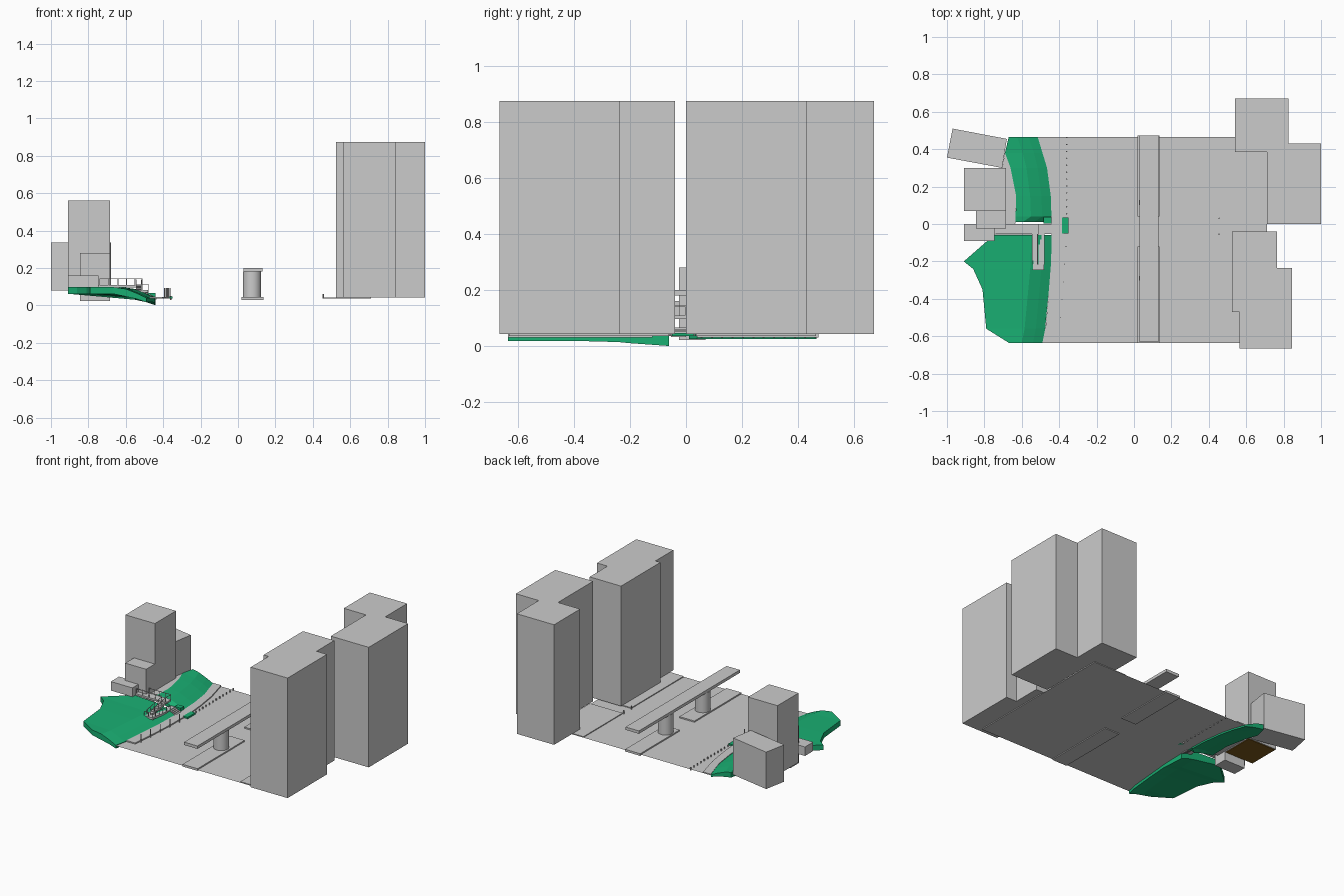
import bpy, bmesh, math
from mathutils import Vector

if "Cube" in bpy.data.objects:
    bpy.data.objects.remove(bpy.data.objects["Cube"])

green = bpy.data.materials.new("grass_green")
green.diffuse_color = (0.01, 0.43, 0.17, 1)
green.use_nodes = True
green.node_tree.nodes["Principled BSDF"].inputs["Base Color"].default_value = green.diffuse_color
brown = bpy.data.materials.new("brown_base")
brown.diffuse_color = (0.2, 0.1, 0.01, 1)
brown.use_nodes = True
brown.node_tree.nodes["Principled BSDF"].inputs["Base Color"].default_value = brown.diffuse_color


def finish(name, bm, mat=None):
    bmesh.ops.recalc_face_normals(bm, faces=bm.faces)
    me = bpy.data.meshes.new(name)
    bm.to_mesh(me)
    bm.free()
    ob = bpy.data.objects.new(name, me)
    bpy.context.collection.objects.link(ob)
    if mat:
        me.materials.append(mat)
    return ob


def prism(name, pts, z0, z1, mat=None):
    """Extrude a plan outline from z0 to z1 (flat sheet when equal)."""
    bm = bmesh.new()
    face = bm.faces.new([bm.verts.new((x, y, z0)) for x, y in pts])
    if z1 > z0:
        ext = bmesh.ops.extrude_face_region(bm, geom=[face])
        bmesh.ops.translate(bm, vec=(0, 0, z1 - z0),
                            verts=[v for v in ext["geom"] if isinstance(v, bmesh.types.BMVert)])
    return finish(name, bm, mat)


def box(name, x0, x1, y0, y1, z0, z1, mat=None):
    return prism(name, [(x0, y0), (x1, y0), (x1, y1), (x0, y1)], z0, z1, mat)


def cylinder(name, x, y, r, z0, z1, n=8):
    pts = [(x + r * math.cos(2 * math.pi * i / n), y + r * math.sin(2 * math.pi * i / n)) for i in range(n)]
    return prism(name, pts, z0, z1)


def bar(name, a, b, w):
    """Square bar between two points."""
    a, b = Vector(a), Vector(b)
    bm = bmesh.new()
    bmesh.ops.create_cube(bm, size=1)
    bmesh.ops.scale(bm, vec=(w, w, (b - a).length), verts=bm.verts)
    bmesh.ops.rotate(bm, matrix=(b - a).to_track_quat('Z', 'Y').to_matrix(), verts=bm.verts)
    bmesh.ops.translate(bm, vec=(a + b) / 2, verts=bm.verts)
    return finish(name, bm)


def railing(name, a, b, n, h=0.034):
    a, b = Vector(a), Vector(b)
    up = Vector((0, 0, h))
    bar(name + "_top", a + up, b + up, 0.003)
    for i in range(n + 1):
        p = a.lerp(b, i / n)
        bar(name + "_post", p, p + up, 0.003)


def stairs(name, a, b, width, n):
    """Steps from a to b, running along x or y."""
    a, b = Vector(a), Vector(b)
    for i in range(n):
        p, q = a.lerp(b, i / n), a.lerp(b, (i + 1) / n)
        along_x = abs(b.x - a.x) > abs(b.y - a.y)
        wx, wy = (0, width / 2) if along_x else (width / 2, 0)
        box(name, min(p.x, q.x) - wx, max(p.x, q.x) + wx,
            min(p.y, q.y) - wy, max(p.y, q.y) + wy, q.z - 0.014, q.z)


def lawn(name, rows):
    """Closed bank lofted from rows of (y, outer x, inner x, inner underside z)."""
    bm = bmesh.new()
    rings = []
    for y, xo, xi, zb in rows:
        top = [(xi, 0.04), (xi - 0.05, 0.064), (xi - 0.11, 0.088), (xo, 0.098)]
        low = [(xo, 0.062), (xi - 0.11, zb + 0.03), (xi - 0.05, zb + 0.017), (xi, zb)]
        rings.append([bm.verts.new((x, y, z)) for x, z in top + low])
    for r, s in zip(rings, rings[1:]):
        for i in range(8):
            j = (i + 1) % 8
            bm.faces.new((r[i], r[j], s[j], s[i]))
    bm.faces.new(rings[0])
    bm.faces.new(rings[-1])
    return finish(name, bm, green)


# Two stepped tower blocks on the right
prism("back_right_tower", [(0.54, 0.67), (0.54, 0.385), (0.71, 0.385), (0.71, 0), (1, 0),
                           (1, 0.43), (0.825, 0.43), (0.825, 0.67)], 0.043, 0.873)
prism("front_right_tower", [(0.525, -0.04), (0.525, -0.47), (0.563, -0.47), (0.563, -0.665),
                            (0.845, -0.665), (0.845, -0.235), (0.765, -0.235), (0.765, -0.04)], 0.043, 0.873)

# Left building group
box("left_tower", -0.91, -0.685, 0.07, 0.30, 0.08, 0.56)
box("left_tower_base", -0.905, -0.69, 0.075, 0.295, 0.076, 0.08, brown)
prism("angled_block", [(-0.97, 0.51), (-1, 0.355), (-0.705, 0.30), (-0.68, 0.455)], 0.08, 0.335)
box("entrance_block", -0.845, -0.685, -0.025, 0.07, 0.022, 0.28)
box("low_block", -0.91, -0.745, -0.09, 0, 0.098, 0.16)
prism("upper_terrace", [(-0.705, 0.30), (-0.69, 0.385), (-0.65, 0.28), (-0.63, 0.15), (-0.635, 0), (-0.70, 0)],
      0.085, 0.095)

# Road sheet with a curved left edge
curve_y = [-0.635, -0.545, -0.35, -0.2, 0, 0.15, 0.3, 0.465]
curve_x = [-0.49, -0.472, -0.455, -0.443, -0.44, -0.445, -0.465, -0.515]
prism("road", [(0.71, 0.465), *list(zip(curve_x, curve_y))[::-1], (0.71, -0.635)], 0.036, 0.036)

# Curved promenade next to the lawn
prom_x = [-0.405, -0.388, -0.379, -0.377, -0.39, -0.412, -0.455]
prism("promenade", list(zip(curve_x, curve_y))[1:] + list(zip(prom_x, curve_y[1:]))[::-1], 0.036, 0.044)

# Sidewalks beside the towers, with a crossing gap
for y0, y1 in ((-0.632, -0.06), (0.035, 0.463)):
    box("sidewalk", 0.46, 0.71, y0, y1, 0.036, 0.042)
for y in (-0.055, 0.03):
    cylinder("crossing_post", 0.455, y, 0.004, 0.036, 0.06)

# Elevated track on two columns over split medians
box("elevated_deck", 0.03, 0.132, -0.632, 0.472, 0.18, 0.2)
for y, m0, m1 in ((-0.29, -0.635, -0.12), (0.115, 0.04, 0.472)):
    box("median", 0.02, 0.135, m0, m1, 0.03, 0.045)
    col = cylinder("deck_column", 0.075, y, 0.049, 0.045, 0.18, 32)
    for p in col.data.polygons:
        p.use_smooth = len(p.vertices) == 4

# Grass banks
lawn("front_lawn", [(-0.635, -0.67, -0.49, 0.017), (-0.56, -0.79, -0.475, 0.017), (-0.35, -0.81, -0.455, 0.017),
                    (-0.24, -0.86, -0.445, 0.014), (-0.20, -0.91, -0.443, 0.01), (-0.06, -0.75, -0.44, 0.0)])
lawn("back_lawn", [(0.01, -0.635, -0.485, 0.025), (0.04, -0.633, -0.441, 0.025), (0.15, -0.63, -0.445, 0.025),
                   (0.30, -0.66, -0.465, 0.025), (0.38, -0.69, -0.485, 0.025), (0.465, -0.67, -0.515, 0.025)])
box("stair_planter", -0.485, -0.44, 0.002, 0.038, 0.036, 0.066, green)
box("kerb_planter", -0.385, -0.35, -0.05, 0.035, 0.036, 0.047, green)

# Footbridge, folded stairs and railings
box("footbridge", -0.75, -0.512, -0.055, 0, 0.096, 0.108)
stairs("upper_step", (-0.53, -0.055, 0.108), (-0.53, -0.215, 0.082), 0.03, 8)
box("stair_landing", -0.545, -0.48, -0.245, -0.215, 0.068, 0.082)
stairs("middle_step", (-0.495, -0.215, 0.082), (-0.495, -0.055, 0.066), 0.03, 6)
box("lower_landing", -0.512, -0.48, -0.055, 0, 0.052, 0.066)
stairs("lower_step", (-0.48, -0.027, 0.066), (-0.435, -0.027, 0.046), 0.054, 4)
railing("bridge_rail", (-0.74, -0.053, 0.108), (-0.547, -0.053, 0.108), 4)
railing("bridge_rail", (-0.68, -0.002, 0.108), (-0.513, -0.002, 0.108), 4)
railing("end_rail", (-0.513, -0.055, 0.108), (-0.513, -0.002, 0.108), 1)
for x in (-0.545, -0.516):
    railing("upper_rail", (x, -0.055, 0.108), (x, -0.215, 0.082), 4, 0.03)
railing("landing_rail", (-0.545, -0.245, 0.082), (-0.48, -0.245, 0.082), 2, 0.03)
railing("middle_rail", (-0.48, -0.215, 0.082), (-0.48, -0.055, 0.066), 4, 0.03)

# Bollards and lamp posts along the promenade
for i in range(12):
    cylinder("bollard", -0.36, 0.055 + i * 0.037, 0.004, 0.028, 0.05, 6)
for i in range(5):
    y = -0.5 + i * 0.095
    cylinder("lamp_post", -0.392 + i * 0.007, y, 0.003, 0.036, 0.092, 6)
